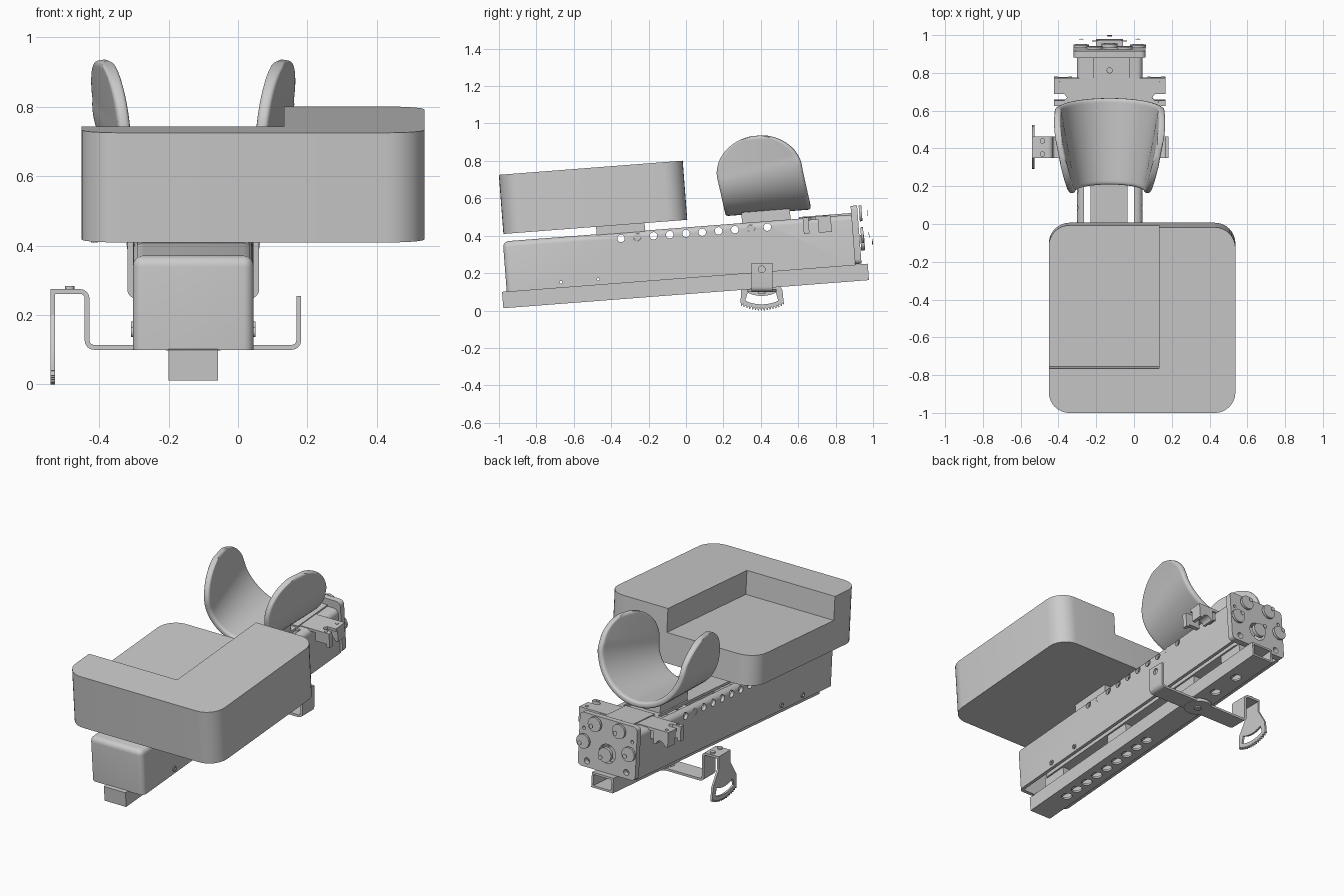
import bpy, bmesh, math
from mathutils import Matrix, Vector

if "Cube" in bpy.data.objects:
    bpy.data.objects.remove(bpy.data.objects["Cube"])

TILT = Matrix.Rotation(math.radians(4.4), 4, 'X')
CX = -0.129                     # centre line of the rail


def finish(name, bm, tilt=True):
    bmesh.ops.recalc_face_normals(bm, faces=bm.faces)
    if tilt:
        bm.transform(TILT)
    me = bpy.data.meshes.new(name)
    bm.to_mesh(me)
    bm.free()
    ob = bpy.data.objects.new(name, me)
    bpy.context.collection.objects.link(ob)
    return ob


def add_box(bm, x0, x1, y0, y1, z0, z1):
    m = Matrix.Translation(((x0 + x1) / 2, (y0 + y1) / 2, (z0 + z1) / 2)) @ \
        Matrix.Diagonal((x1 - x0, y1 - y0, z1 - z0, 1))
    bmesh.ops.create_cube(bm, size=1, matrix=m)


def boxes(name, *dims, tilt=True):
    bm = bmesh.new()
    for d in dims:
        add_box(bm, *d)
    return finish(name, bm, tilt)


def cyls(name, *items, tilt=True):
    bm = bmesh.new()
    for p, axis, r, depth, *seg in items:
        rot = Vector((0, 0, 1)).rotation_difference(Vector(axis)).to_matrix().to_4x4()
        bmesh.ops.create_cone(bm, cap_ends=True, segments=seg[0] if seg else 24, radius1=r,
                              radius2=r, depth=depth, matrix=Matrix.Translation(p) @ rot)
    return finish(name, bm, tilt)


def prism(name, pts, to3d, lo, hi, tilt=True):
    bm = bmesh.new()
    a = [bm.verts.new(to3d(p, lo)) for p in pts]
    b = [bm.verts.new(to3d(p, hi)) for p in pts]
    bm.faces.new(a)
    bm.faces.new(b)
    for i in range(len(pts)):
        j = (i + 1) % len(pts)
        bm.faces.new((a[i], a[j], b[j], b[i]))
    return finish(name, bm, tilt)


def along_z(p, t): return (p[0], p[1], t)
def along_y(p, t): return (p[0], t, p[1])
def along_x(p, t): return (t, p[0], p[1])


def rounded(x0, x1, y0, y1, r, n=8):
    pts = []
    for k, (cx, cy) in enumerate([(x1 - r, y1 - r), (x0 + r, y1 - r), (x0 + r, y0 + r), (x1 - r, y0 + r)]):
        for i in range(n + 1):
            a = math.pi / 2 * (k + i / n)
            pts.append((cx + r * math.cos(a), cy + r * math.sin(a)))
    return pts


def bake(ob):
    bpy.context.view_layer.update()
    dg = bpy.context.evaluated_depsgraph_get()
    me = bpy.data.meshes.new_from_object(ob.evaluated_get(dg))
    ob.modifiers.clear()
    ob.data = me


def cut(ob, cutter):
    m = ob.modifiers.new('cut', 'BOOLEAN')
    m.operation, m.solver, m.object = 'DIFFERENCE', 'EXACT', cutter
    bake(ob)
    bpy.data.objects.remove(cutter)


# seat cushion with recess open to the back and left
seat = prism('seat_cushion', rounded(-0.451, 0.537, -0.942, 0.044, 0.11), along_z, 0.483, 0.80)
cut(seat, boxes('cutter', (-0.6, 0.132, -0.706, 0.3, 0.66, 1.0)))
boxes('seat_mount', (-0.29, 0.03, -0.445, -0.185, 0.435, 0.485))

# main channel: rounded shell, open below, slotted on top
bm = bmesh.new()
add_box(bm, -0.303, 0.045, -0.948, 0.925, 0.172, 0.443)
edges = []
for e in bm.edges:
    c = (e.verts[0].co + e.verts[1].co) / 2
    if (c.z > 0.44 and c.y < 0.9) or (c.y < -0.94 and 0.2 < c.z < 0.4):
        edges.append(e)
bmesh.ops.bevel(bm, geom=edges, offset=0.03, segments=5, profile=0.5, affect='EDGES')
channel = finish('main_channel', bm)
cut(channel, boxes('cutter', (-0.283, 0.025, -0.928, 1.1, 0.1, 0.428)))
cut(channel, boxes('cutter', (-0.265, -0.23, -0.15, 0.63, 0.35, 0.6),
                   (-0.035, 0.0, -0.15, 0.63, 0.35, 0.6)))
row = [-0.317 + 0.0872 * i for i in range(10)]
pegs = [-0.655, -0.455]
cut(channel, cyls('cutter', *[((CX, u, 0.411), (1, 0, 0), 0.02, 0.6) for u in row],
                  *[((CX, u, 0.202), (1, 0, 0), 0.013, 0.6) for u in pegs]))
cyls('cross_bolts', *[((CX, row[i], 0.411), (1, 0, 0), 0.0195, 0.345) for i in (1, 8)])
sleeves = cyls('side_sleeves', *[((x, u, 0.202), (1, 0, 0), 0.015, 0.03) for u in pegs for x in (-0.294, 0.036)])
cut(sleeves, cyls('cutter', *[((CX, u, 0.202), (1, 0, 0), 0.007, 0.6) for u in pegs]))

# inner guide joining the channel to the lower tube
prism('inner_guide', rounded(-0.20, -0.06, -0.86, 0.88, 0.06), along_z, 0.235, 0.30)
boxes('guide_spacers', *[(-0.19, -0.07, u, u + 0.16, v0, v1) for u in (-0.85, -0.3, 0.3, 0.7)
                         for v0, v1 in ((0.17, 0.24), (0.29, 0.385))])

# lower tube, open at the back, holes underneath
tube = boxes('lower_tube', (-0.20, -0.057, -0.973, 0.988, 0.087, 0.175))
cut(tube, boxes('cutter', (-0.188, -0.069, -0.955, 1.1, 0.099, 0.163)))
cut(tube, cyls('cutter', *[((CX, u, 0.087), (0, 0, 1), 0.03, 0.05)
                           for u in [-0.74 + 0.088 * i for i in range(9)] + [0.57, 0.75]]))

# end plate with hub opening and bolt holes
plate = prism('end_plate', rounded(-0.319, 0.061, 0.178, 0.49, 0.025, 4), along_y, 0.92, 0.955)
cut(plate, cyls('cutter', *[((CX + x, 0.94, v), (0, 1, 0), r, 0.2) for x, v, r in
                            [(0, 0.29, 0.055), (-0.13, 0.215, 0.018), (0.13, 0.215, 0.018),
                             (-0.16, 0.40, 0.01), (0.16, 0.40, 0.01)]]))


# grooved rollers on the end plate
def roller(name, x, u0, v, r, length):
    f = (0, 1, 0)
    ob = cyls(name, ((x, u0 + length * 0.45, v), f, r * 0.6, length * 0.9),
              ((x, u0 + length * 0.35, v), f, r, length * 0.25),
              ((x, u0 + length * 0.8, v), f, r, length * 0.3),
              ((x, u0 + length * 0.95, v), f, r * 0.7, length * 0.1))
    cut(ob, cyls('cutter', ((x, u0 + length, v), f, r * 0.35, length * 0.4, 6)))


for s in (-1, 1):
    roller('upper_roller', CX + s * 0.08, 0.95, 0.446, 0.042, 0.058)
    roller('lower_roller', CX + s * 0.15, 0.95, 0.33, 0.042, 0.058)
roller('hub_roller', CX, 0.94, 0.29, 0.042, 0.084)

# rear clamp across the channel: notched plate with turned-down ends
half = [(0.295, 0.66), (0.295, 0.69), (0.24, 0.69), (0.225, 0.705), (0.24, 0.725), (0.295, 0.725),
        (0.295, 0.81), (0.18, 0.81)]
prism('rear_clamp', [(CX + x, u) for x, u in half] + [(CX - x, u) for x, u in reversed(half)],
      along_z, 0.430, 0.447)
for s in (-1, 1):
    e, i = sorted((CX + s * 0.295, CX + s * 0.275)), sorted((CX + s * 0.295, CX + s * 0.20))
    boxes('clamp_lug', (*e, 0.66, 0.69, 0.36, 0.44), (*i, 0.665, 0.69, 0.375, 0.435))
    jaw = boxes('clamp_jaw', (*i, 0.74, 0.81, 0.36, 0.435))
    cut(jaw, cyls('cutter', ((CX + s * 0.245, 0.775, 0.355), (0, 1, 0), 0.03, 0.2)))
    boxes('clamp_arm', (*sorted((CX + s * 0.16, CX + s * 0.21)), 0.75, 0.80, 0.38, 0.435))
    cyls('clamp_screws', *[((CX + s * 0.265, u, 0.447), (0, 0, 1), 0.01, 0.006, 12) for u in (0.675, 0.78)])
cap = boxes('rear_top_strip', (-0.215, -0.025, 0.64, 0.93, 0.43, 0.452))
cut(cap, cyls('cutter', ((CX, 0.85, 0.45), (0, 0, 1), 0.014, 0.06)))

# arm cup: flared trough with two rounded lobes, thickness easing off to a round rim
NS, NU = 64, 28
bm = bmesh.new()
grid, weights = [], []
for i in range(NS + 1):
    t = math.sin(math.pi / 2 * (2 * i / NS - 1))
    sgn, s = (1 if t >= 0 else -1), abs(t)
    line = []
    for j in range(NU + 1):
        f = math.sin(math.pi / 2 * (2 * j / NU - 1))
        u = 0.46 + 0.23 * f
        for _ in range(3):      # width depends on u, extent in u depends on height
            w = 0.212 + (u - 0.22) / 0.48 * 0.095
            r = 0.92 * w
            arc = r * math.pi / 2
            total = arc + math.hypot(w - r, 0.397 - r)
            d = s * total
            if d < arc:
                x, h = r * math.sin(d / r), r - r * math.cos(d / r)
            else:
                k = (d - arc) / (total - arc)
                x, h = r + (w - r) * k, r + (0.397 - r) * k
            hw = 0.229 * math.sqrt(max(0.01, 1 - (max(0, h - 0.2) / 0.198) ** 2))
            u = 0.478 - 0.145 * min(h, 0.2) + hw * f
        line.append(bm.verts.new((CX + sgn * x, u, 0.505 + h)))
        gap = min(1, min(hw * (1 - abs(f)), total * (1 - s)) / 0.016)
        weights.append(0.3 + 0.7 * math.sqrt(1 - (1 - gap) ** 2))
    grid.append(line)
for i in range(NS):
    for j in range(NU):
        bm.faces.new((grid[i][j], grid[i + 1][j], grid[i + 1][j + 1], grid[i][j + 1]))
cup = finish('arm_cup', bm)
group = cup.vertex_groups.new(name='thickness')
for n, wt in enumerate(weights):
    group.add([n], wt, 'REPLACE')
m = cup.modifiers.new('thick', 'SOLIDIFY')
m.thickness, m.offset, m.vertex_group = 0.036, 0, 'thickness'
bake(cup)
boxes('arm_cup_mount', (-0.22, -0.04, 0.335, 0.595, 0.435, 0.50))

# level cross bracket below the tube, bent from one strip
path = [(0.175, 0.255), (0.175, 0.107), (-0.435, 0.107), (-0.435, 0.268), (-0.534, 0.268)]
bm = bmesh.new()
ends = [[bm.verts.new((x, y, z)) for y in (0.35, 0.462)] for x, z in path]
for p, q in zip(ends, ends[1:]):
    bm.faces.new((p[0], q[0], q[1], p[1]))
strip = finish('cross_bracket', bm, False)
m = strip.modifiers.new('bend', 'BEVEL')
m.width, m.segments = 0.02, 4
m = strip.modifiers.new('thick', 'SOLIDIFY')
m.thickness, m.offset = 0.014, 0
bake(strip)
cut(strip, cyls('cutter', ((0.175, 0.405, 0.22), (1, 0, 0), 0.018, 0.1), tilt=False))
cyls('bracket_disc', ((CX, 0.406, 0.107), (0, 0, 1), 0.078, 0.018, 40),
     ((CX, 0.406, 0.10), (0, 0, 1), 0.02, 0.02), tilt=False)
cyls('bracket_rivets', *[((-0.485, y, 0.278), (0, 0, 1), 0.014, 0.012) for y in (0.37, 0.44)], tilt=False)


# toothed sector hanging from the bracket
def polar(r, deg):
    a = math.radians(deg)
    return (0.405 + r * math.sin(a), 0.25 - r * math.cos(a))


teeth = [polar(0.25 if (i // 2) % 2 else 0.238, -28.5 + 57 * i / 62) for i in range(63)]
outline = [(0.35, 0.275), (0.35, 0.2), (0.295, 0.11)] + teeth + [(0.515, 0.11), (0.46, 0.2), (0.46, 0.275)]
sector = prism('toothed_sector', outline, along_x, -0.54, -0.528, False)
slot = [polar(0.217, -24 + 48 * i / 16) for i in range(17)] + [polar(0.172, 26 - 52 * i / 16) for i in range(17)]
cut(sector, prism('cutter', slot, along_x, -0.6, -0.5, False))

# shading: smooth curves, sharp edges kept
bpy.ops.object.select_all(action='SELECT')
bpy.context.view_layer.objects.active = seat
bpy.ops.object.shade_smooth_by_angle(angle=math.radians(30))
